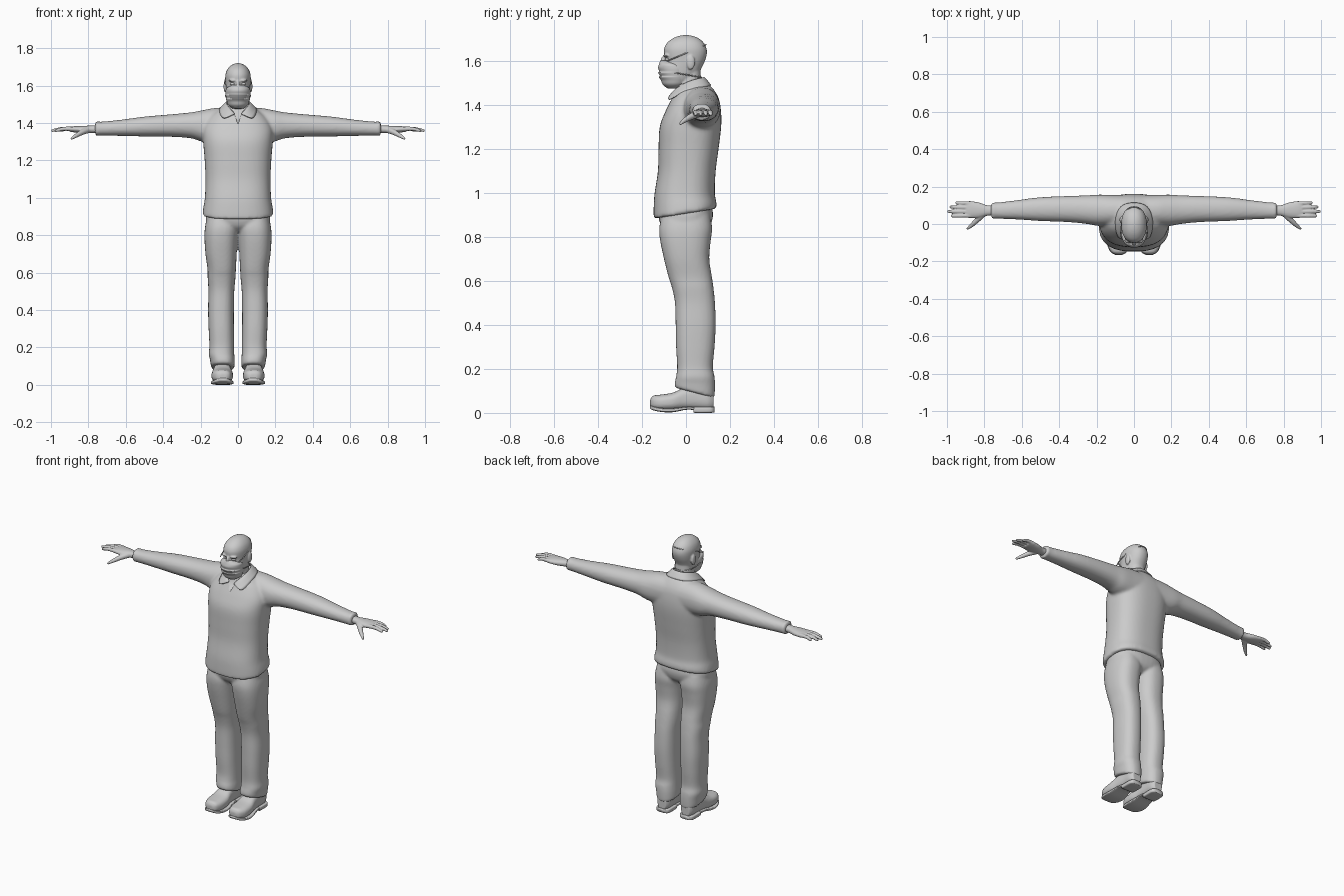
import bpy, bmesh, math
from mathutils import Vector

grey = bpy.data.materials.new("plain grey")
grey.diffuse_color = (0.6, 0.6, 0.6, 1)


def smooth_rows(rows, n=4):
    """Catmull-Rom rows between the given ones."""
    out = []
    for i in range(len(rows) - 1):
        p = [rows[max(0, min(len(rows) - 1, i + k))] for k in (-1, 0, 1, 2)]
        for s in range(n):
            t = s / n
            out.append([0.5 * (2 * b + (c - a) * t + (2 * a - 5 * b + 4 * c - d) * t * t
                               + (3 * b - a - 3 * c + d) * t ** 3) for a, b, c, d in zip(*p)])
    return out + [list(rows[-1])]


def skin_rings(bm, rings):
    vs = [[bm.verts.new(p) for p in r] for r in rings]
    n = len(vs[0])
    for a, b in zip(vs, vs[1:]):
        for i in range(n):
            bm.faces.new((a[i], a[(i + 1) % n], b[(i + 1) % n], b[i]))
    bm.faces.new(vs[0][::-1])
    bm.faces.new(vs[-1])


def loft(bm, rows, axis="z", power=2.2, n=40):
    """Rows: (position, u0, u1, v0, v1[, tilt]) with rounded sections across the axis."""
    rows = [tuple(r) + (0,) * (6 - len(r)) for r in rows]
    rings = []
    for s, u0, u1, v0, v1, tilt in smooth_rows(rows):
        ring = []
        for i in range(n):
            a = math.tau * i / n
            c, d = math.cos(a), math.sin(a)
            u = (u0 + u1) / 2 + (u1 - u0) / 2 * math.copysign(abs(c) ** (2 / power), c)
            dv = (v1 - v0) / 2 * math.copysign(abs(d) ** (2 / power), d)
            v = (v0 + v1) / 2 + dv
            w = s + tilt * dv
            ring.append({"z": (u, v, w), "x": (w, u, v), "y": (u, w, v)}[axis])
        rings.append(ring)
    skin_rings(bm, rings)


def tube(bm, pts, n=12):
    """Round tube through (x, y, z, radius) points."""
    pts = smooth_rows(pts, 5)
    rings = []
    for i, p in enumerate(pts):
        d = Vector(pts[min(i + 1, len(pts) - 1)][:3]) - Vector(pts[max(i - 1, 0)][:3])
        q = d.to_track_quat("Z", "Y")
        rings.append([Vector(p[:3]) + q @ Vector((math.cos(math.tau * k / n) * p[3],
                      math.sin(math.tau * k / n) * p[3], 0)) for k in range(n)])
    skin_rings(bm, rings)


def ball(bm, loc, size):
    vs = bmesh.ops.create_uvsphere(bm, u_segments=20, v_segments=12, radius=1)["verts"]
    for v in vs:
        v.co = Vector([c * s + l for c, s, l in zip(v.co, size, loc)])


def make(name, bm, mirror=False, voxel=0, smooth=0):
    bmesh.ops.recalc_face_normals(bm, faces=bm.faces)
    me = bpy.data.meshes.new(name)
    bm.to_mesh(me)
    bm.free()
    me.materials.append(grey)
    for p in me.polygons:
        p.use_smooth = True
    ob = bpy.data.objects.new(name, me)
    bpy.context.collection.objects.link(ob)
    if voxel:
        m = ob.modifiers.new("merge", "REMESH")
        m.mode, m.voxel_size, m.use_smooth_shade = "VOXEL", voxel, True
    if smooth:
        m = ob.modifiers.new("soften", "SMOOTH")
        m.iterations, m.factor = smooth, 0.5
    if mirror:
        ob.modifiers.new("mirror", "MIRROR").use_clip = False
    return ob


def sym(rows):
    return [(z, -w, w) + tuple(r) for z, w, *r in rows]


# Jumper: torso and both sleeves merged
bm = bmesh.new()
loft(bm, sym([(.907, .184, -.142, .134, .16), (.915, .189, -.147, .139, .16), (.95, .185, -.147, .138, .08),
              (1.0, .177, -.143, .131), (1.1, .174, -.128, .135), (1.2, .178, -.125, .148),
              (1.3, .186, -.12, .16), (1.37, .186, -.095, .16), (1.43, .155, -.065, .15),
              (1.47, .105, -.045, .128), (1.5, .07, -.035, .1)]), power=2.5, n=56)
arm = [(.1, -.01, .155, 1.29, 1.482), (.19, -.01, .157, 1.3, 1.468), (.25, .0, .153, 1.318, 1.457),
       (.35, .01, .15, 1.326, 1.447), (.5, .016, .143, 1.328, 1.434), (.62, .024, .128, 1.331, 1.418),
       (.73, .028, .115, 1.333, 1.407), (.755, .027, .116, 1.331, 1.41), (.764, .029, .114, 1.333, 1.408)]
loft(bm, [(-x, *r) for x, *r in arm[::-1]] + arm, axis="x")
jumper = make("jumper", bm, voxel=.009, smooth=5)

# V neckline cutter
bm = bmesh.new()
skin_rings(bm, [[(0, -.3, 1.395), (.05, -.3, 1.53), (-.05, -.3, 1.53)],
                [(0, -.068, 1.395), (.05, -.03, 1.53), (-.05, -.03, 1.53)]])
cutter = make("neckline_cutter", bm)
cutter.hide_render = cutter.hide_viewport = True
cut = jumper.modifiers.new("neckline", "BOOLEAN")
cut.operation, cut.object = "DIFFERENCE", cutter

# Shirt collar: stand edge, fold and falling flap with front points
bm = bmesh.new()
profile = [((.012, -.062, 1.447), (.022, -.076, 1.45), (.075, -.088, 1.422)),
           ((.04, -.05, 1.475), (.05, -.06, 1.475), (.093, -.06, 1.437)),
           ((.062, -.01, 1.502), (.07, -.01, 1.5), (.102, -.01, 1.468)),
           ((.062, .04, 1.52), (.07, .045, 1.515), (.1, .055, 1.482)),
           ((.04, .078, 1.527), (.045, .086, 1.522), (.065, .108, 1.49)),
           ((0, .086, 1.53), (0, .094, 1.524), (0, .118, 1.492))]
grid = [[bm.verts.new(p) for p in row] for row in profile]
for a, b in zip(grid, grid[1:]):
    for i in range(2):
        bm.faces.new((a[i], a[i + 1], b[i + 1], b[i]))
collar = make("collar", bm, mirror=True)
collar.modifiers["mirror"].use_clip = True
sub = collar.modifiers.new("round", "SUBSURF")
sub.levels = sub.render_levels = 2
collar.modifiers.new("cloth", "SOLIDIFY").thickness = .006

# Trousers: hips and two legs merged
bm = bmesh.new()
loft(bm, sym([(.82, .13, -.08, .07), (.85, .165, -.112, .108), (.9, .172, -.126, .123),
              (.95, .16, -.115, .115)]), power=2.5)
leg = [(.092, .022, .138, -.048, .125, -.26), (.1, .018, .144, -.052, .13, -.26), (.135, .018, .15, -.05, .132, -.1),
       (.165, .02, .156, -.045, .13), (.21, .021, .153, -.04, .122), (.3, .022, .157, -.045, .13),
       (.4, .022, .16, -.047, .135), (.5, .02, .158, -.05, .132), (.57, .014, .162, -.064, .125),
       (.62, .011, .163, -.08, .118), (.7, .007, .174, -.1, .106), (.78, .001, .179, -.117, .112),
       (.84, -.005, .177, -.122, .119), (.9, 0, .165, -.11, .11)]
loft(bm, leg, power=2.4)
loft(bm, [(z, -b, -a, *r) for z, a, b, *r in leg], power=2.4)
make("trousers", bm, voxel=.0075, smooth=4)

# Shoes with a separate sole and heel
bm = bmesh.new()
loft(bm, [(-.163, .062, .1, .03, .06), (-.15, .043, .122, .018, .078), (-.115, .03, .139, .012, .083),
          (-.06, .027, .141, .012, .092), (-.01, .036, .132, .016, .115), (.05, .038, .126, .016, .13),
          (.1, .04, .124, .014, .125), (.126, .054, .11, .02, .1)], axis="y", power=2.6)
make("shoes", bm, mirror=True, voxel=.005, smooth=2)
bm = bmesh.new()
loft(bm, [(-.165, .062, .1, .022, .036), (-.15, .04, .125, .012, .03), (-.11, .026, .143, .004, .022),
          (-.06, .024, .144, .003, .021), (0, .034, .134, .014, .028), (.035, .037, .128, .012, .028),
          (.04, .037, .128, 0, .028), (.11, .037, .127, 0, .028), (.129, .052, .112, .003, .028)],
     axis="y", power=5)
make("soles", bm, mirror=True)

# Hands: palm, four fingers and thumb
bm = bmesh.new()
loft(bm, [(.74, .045, .098, 1.347, 1.39), (.785, .044, .1, 1.346, 1.386), (.83, .033, .115, 1.346, 1.385),
          (.875, .032, .122, 1.35, 1.383), (.9, .036, .12, 1.354, 1.379)], axis="x")
for y0, y1, tip in ((.11, .113, .955), (.088, .091, .986), (.066, .067, .998), (.045, .043, .978)):
    tube(bm, [(.87, y0, 1.367, .0125), ((.88 + tip) / 2, (y0 + y1) / 2, 1.369, .0105),
              (tip - .008, y1, 1.36, .008), (tip, y1, 1.358, .005)])
tube(bm, [(.8, .06, 1.364, .018), (.835, .025, 1.35, .015), (.868, -.007, 1.331, .011), (.893, -.027, 1.315, .006)])
make("hands", bm, mirror=True, voxel=.004, smooth=2)

# Head: skull, neck, brows, nose and ears merged
bm = bmesh.new()
loft(bm, sym([(1.478, .022, -.085, -.035), (1.49, .042, -.1, -.01), (1.515, .054, -.106, .03), (1.545, .061, -.106, .058),
              (1.575, .064, -.102, .073), (1.605, .066, -.095, .087), (1.635, .068, -.1, .095),
              (1.66, .067, -.099, .093), (1.685, .058, -.086, .081), (1.705, .041, -.06, .058),
              (1.716, .022, -.033, .031), (1.72, .006, -.01, .01)]))
loft(bm, sym([(1.38, .07, -.045, .08), (1.44, .064, -.042, .08), (1.5, .054, -.04, .07), (1.58, .05, -.03, .065)]))
ball(bm, (0, -.1, 1.6), (.011, .016, .028))
for s in (-1, 1):
    ball(bm, (s * .028, -.088, 1.627), (.024, .016, .007))
    ball(bm, (s * .068, .022, 1.595), (.009, .019, .033))
make("head", bm, voxel=.0045, smooth=3)

# Eyes
bm = bmesh.new()
ball(bm, (.028, -.083, 1.609), (.014, .012, .008))
make("eyes", bm, mirror=True)

# Face mask, pleated at the front
bm = bmesh.new()
loft(bm, sym([(1.478, .03, -.085, -.025), (1.495, .052, -.106, .0), (1.515, .06, -.114, .01),
              (1.528, .064, -.123, .012), (1.535, .064, -.119, .012), (1.548, .066, -.127, .012),
              (1.555, .066, -.122, .012), (1.572, .066, -.127, .01), (1.588, .06, -.123, -.01),
              (1.604, .028, -.117, -.04)]), power=2)
make("mask", bm)

# Mask straps around the back of the head and the neck
for name, z0, z1, w, y0, y1 in (("upper_strap", 1.602, 1.677, .069, -.085, .092),
                                ("lower_strap", 1.55, 1.528, .066, -.06, .07)):
    bm = bmesh.new()
    pts = []
    for i in range(25):
        a = math.pi * (i / 24 * 1.3 - .15)
        t = (math.sin(a) + .45) / 1.45
        y = y0 + (y1 - y0) * t
        pts.append((w * math.cos(a) * (1 if t > .3 else 1.04), y, z0 + (z1 - z0) * t, .0028))
    tube(bm, pts, 8)
    make(name, bm)
